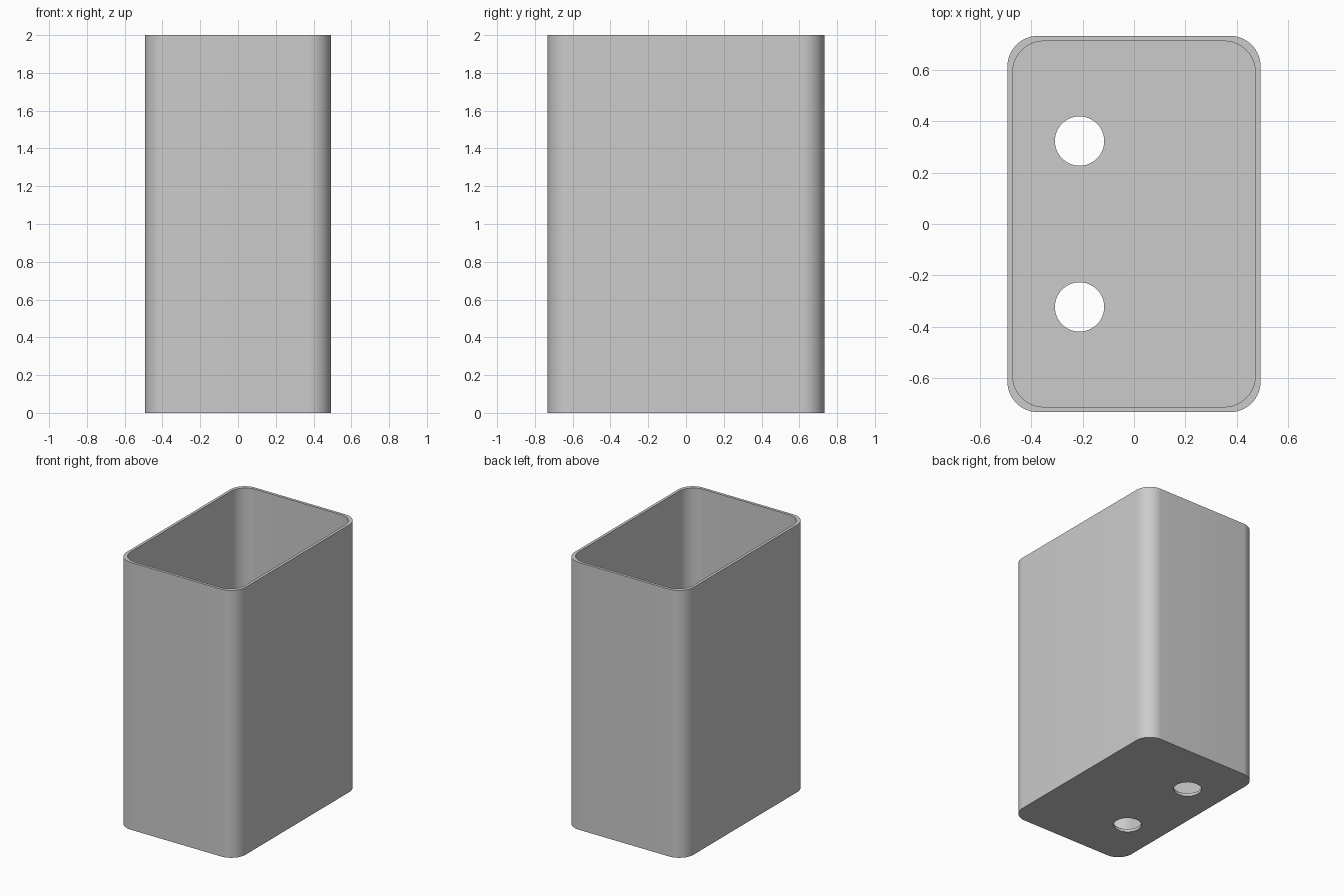
import bpy, bmesh, math

if "Cube" in bpy.data.objects:
    bpy.data.objects.remove(bpy.data.objects["Cube"])

HALF_X, HALF_Y, HEIGHT = 0.493, 0.733, 2.0
WALL, FLOOR, RADIUS = 0.021, 0.022, 0.12

grey = bpy.data.materials.new("grey_plastic")
grey.diffuse_color = (0.6, 0.6, 0.6, 1)
grey.use_nodes = True
grey.node_tree.nodes["Principled BSDF"].inputs["Base Color"].default_value = grey.diffuse_color


def rounded_rect(hx, hy, r, steps=16):
    """Counter-clockwise outline of a rectangle with round corners."""
    pts = []
    for i, (sx, sy) in enumerate([(1, 1), (-1, 1), (-1, -1), (1, -1)]):
        for k in range(steps + 1):
            a = math.pi / 2 * (i + k / steps)
            pts.append((sx * (hx - r) + r * math.cos(a), sy * (hy - r) + r * math.sin(a)))
    return pts


def ring(bm, pts, z):
    return [bm.verts.new((x, y, z)) for x, y in pts]


def bridge(bm, a, b):
    n = len(a)
    for i in range(n):
        bm.faces.new((a[i], a[(i + 1) % n], b[(i + 1) % n], b[i]))


def make_object(name, bm):
    bmesh.ops.recalc_face_normals(bm, faces=bm.faces)
    me = bpy.data.meshes.new(name)
    bm.to_mesh(me)
    bm.free()
    me.materials.append(grey)
    ob = bpy.data.objects.new(name, me)
    bpy.context.collection.objects.link(ob)
    return ob


# Open box: outer wall, rim, inner wall and floor
bm = bmesh.new()
outer = rounded_rect(HALF_X, HALF_Y, RADIUS)
inner = rounded_rect(HALF_X - WALL, HALF_Y - WALL, RADIUS)
loops = [ring(bm, outer, 0), ring(bm, outer, HEIGHT),
         ring(bm, inner, HEIGHT), ring(bm, inner, FLOOR)]
for a, b in zip(loops, loops[1:]):
    bridge(bm, a, b)
bm.faces.new(loops[0][::-1])
bm.faces.new(loops[3])
box = make_object("open_box", bm)

# Two round drain holes through the floor
for side in (-1, 1):
    bm = bmesh.new()
    bmesh.ops.create_cone(bm, cap_ends=True, segments=48, radius1=0.096, radius2=0.096, depth=0.2)
    cutter = make_object("hole_cutter", bm)
    cutter.location = (-0.212, side * 0.323, 0)
    cutter.hide_render = True
    cut = box.modifiers.new("drain_hole", 'BOOLEAN')
    cut.operation = 'DIFFERENCE'
    cut.solver = 'EXACT'
    cut.object = cutter

# Apply the cuts, remove the cutters and smooth the round corners
bpy.context.view_layer.objects.active = box
box.select_set(True)
for name in [m.name for m in box.modifiers]:
    bpy.ops.object.modifier_apply(modifier=name)
for ob in [o for o in bpy.data.objects if o.name.startswith("hole_cutter")]:
    bpy.data.objects.remove(ob)
bpy.ops.object.shade_smooth_by_angle(angle=math.radians(30))
